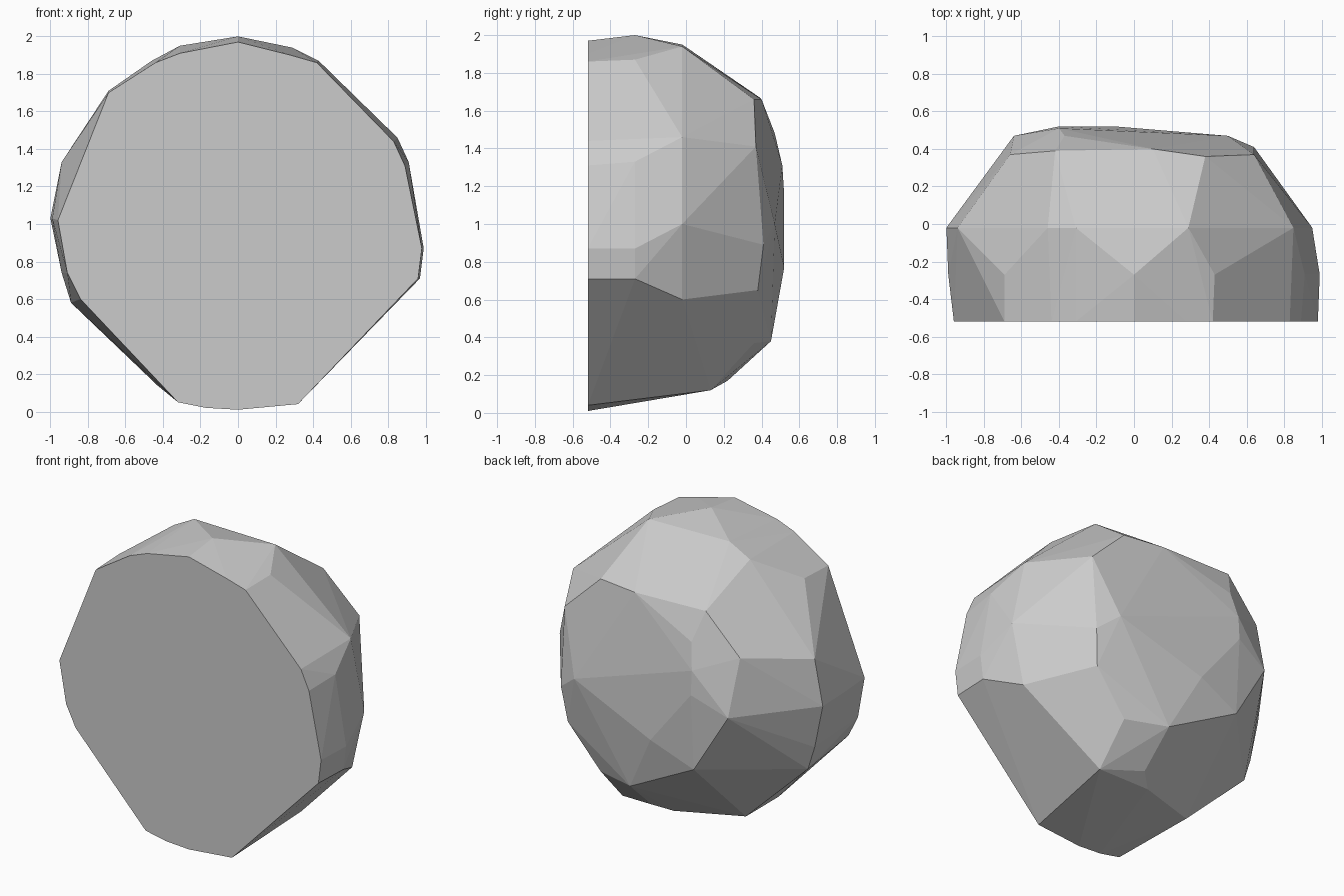
import bpy, bmesh

# Flat sawn front of the boulder: outline as (x, z) at y = -0.52
front = [(-.96, 1.02), (-.69, 1.70), (-.44, 1.86), (-.31, 1.91), (0, 1.97), (.28, 1.90),
         (.42, 1.86), (.83, 1.44), (.89, 1.31), (.98, .87), (.96, .71), (.32, .04),
         (0, .01), (-.17, .02), (-.32, .05), (-.84, .60), (-.91, .74)]

# Widest belt just behind the front
belt = [(-.99, 1.03), (-.69, 1.71), (0, 2.0), (.43, 1.87), (.91, 1.33), (.99, .87), (.97, .71)]

# Middle belt, where the sides start rounding towards the back
middle = [(-1.0, 1.03), (-.94, 1.33), (-.65, 1.66), (-.46, 1.87), (-.31, 1.95), (.29, 1.94),
          (.85, 1.46), (.95, 1.0), (.86, .60), (-.43, .14), (-.89, .58), (-.94, .74)]

# Chipped corners of the rounded back, as (x, y, z)
back = [(-.42, .39, 1.67), (.10, .40, 1.66), (.38, .36, 1.66), (-.66, .37, 1.41),
        (.64, .37, 1.41), (-.37, .47, 1.48), (-.40, .51, 1.31), (-.64, .47, 1.04),
        (-.40, .52, 1.15), (-.10, .52, .77), (.50, .47, 1.0), (.64, .41, .89),
        (.61, .38, .65), (-.40, .49, .64), (.10, .45, .38), (.38, .36, .37),
        (.10, .22, .17), (0, .13, .12), (.38, .13, .12)]

points = list(back)
for y, ring in ((-.52, front), (-.27, belt), (-.02, middle)):
    points += [(x, y, z) for x, z in ring]

# Wrap all corners in one faceted skin
bm = bmesh.new()
for p in points:
    bm.verts.new(p)
hull = bmesh.ops.convex_hull(bm, input=bm.verts)
bmesh.ops.delete(bm, geom=[v for v in bm.verts if not v.link_faces], context='VERTS')
bmesh.ops.dissolve_limit(bm, angle_limit=.02, verts=bm.verts, edges=bm.edges)
bmesh.ops.recalc_face_normals(bm, faces=bm.faces)
mesh = bpy.data.meshes.new("boulder")
bm.to_mesh(mesh)
bm.free()
bpy.context.collection.objects.link(bpy.data.objects.new("boulder", mesh))
